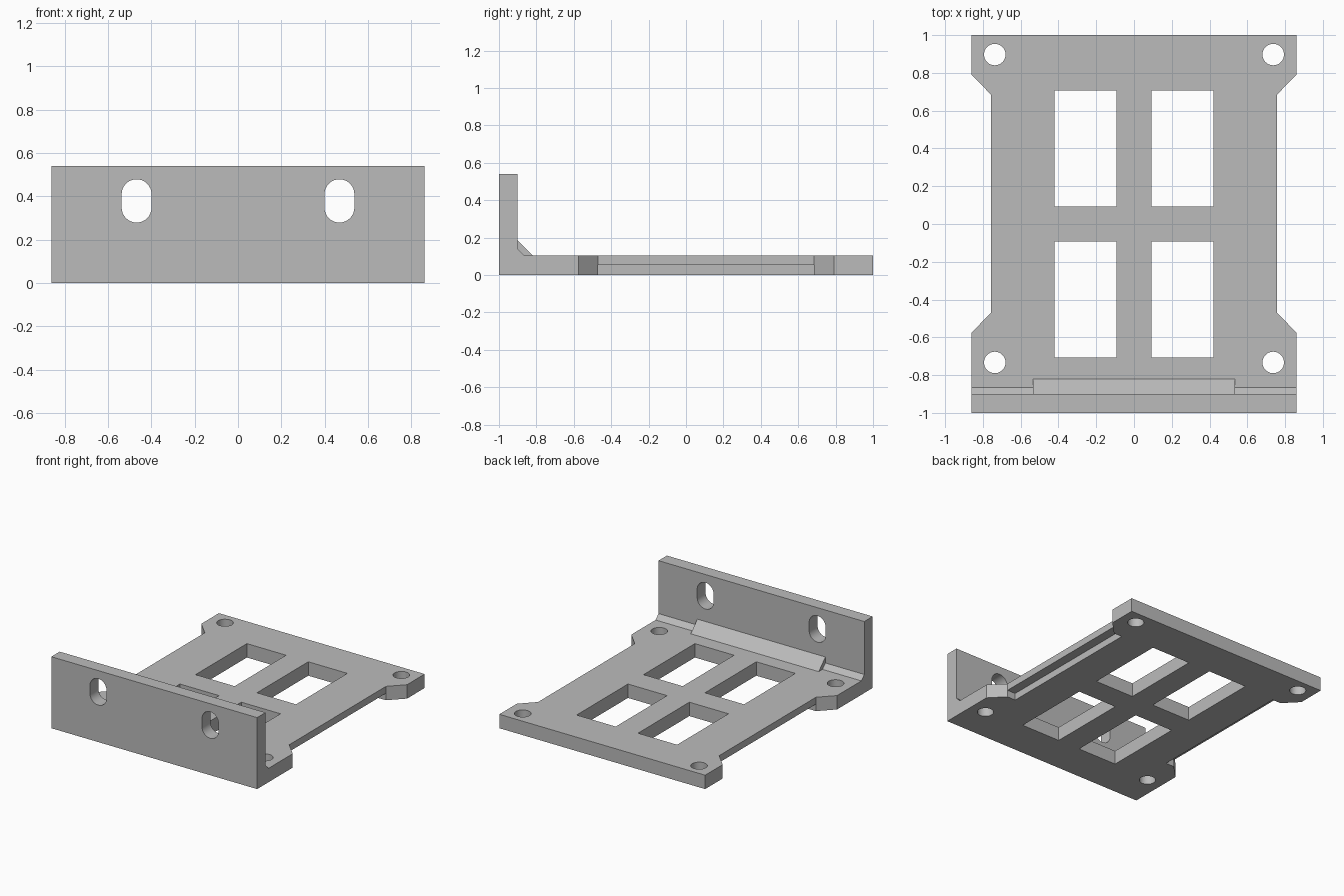
import bpy
import bmesh
import math
from mathutils import Vector

cube = bpy.data.objects.get("Cube")
if cube:
    bpy.data.objects.remove(cube, do_unlink=True)

grey = bpy.data.materials.new("plain grey")
grey.use_nodes = True
colour = (0.5, 0.5, 0.5, 1)
grey.diffuse_color = colour
grey.node_tree.nodes["Principled BSDF"].inputs["Base Color"].default_value = colour

W, T, H = 0.86, 0.105, 0.54      # half width, thickness, flange height
WAIST = 0.757                    # half width between the corner ears
FACE = -0.9                      # inner face of the flange


def prism(name, points, axis, start, end):
    """Extrude a 2D outline along one axis."""
    place = {"x": lambda a, b, c: (c, a, b),
             "y": lambda a, b, c: (a, c, b),
             "z": lambda a, b, c: (a, b, c)}[axis]
    bm = bmesh.new()
    face = bm.faces.new([bm.verts.new(place(a, b, start)) for a, b in points])
    out = bmesh.ops.extrude_face_region(bm, geom=[face])
    verts = [g for g in out["geom"] if isinstance(g, bmesh.types.BMVert)]
    bmesh.ops.translate(bm, verts=verts, vec=Vector(place(0, 0, end - start)))
    bmesh.ops.recalc_face_normals(bm, faces=bm.faces)
    mesh = bpy.data.meshes.new(name)
    bm.to_mesh(mesh)
    bm.free()
    mesh.materials.append(grey)
    obj = bpy.data.objects.new(name, mesh)
    bpy.context.collection.objects.link(obj)
    return obj


def rect(x0, x1, y0, y1):
    return [(x0, y0), (x1, y0), (x1, y1), (x0, y1)]


def slot(cx, cy, r, straight=0.0, n=32):
    """Circle, or upright rounded slot when straight is above zero."""
    points = []
    for i in range(n + 2):
        top = i <= n // 2
        a = math.pi * 2 * (i if top else i - 1) / n
        shift = straight / 2 if top else -straight / 2
        points.append((cx + r * math.cos(a), cy + r * math.sin(a) + shift))
    return points if straight else [p for i, p in enumerate(points)
                                    if i not in (n // 2 + 1, n + 1)]


def combine(target, tool, operation):
    tool.hide_render = True
    mod = target.modifiers.new(operation.title(), "BOOLEAN")
    mod.operation, mod.solver, mod.object = operation, "EXACT", tool
    bpy.context.view_layer.objects.active = target
    bpy.ops.object.modifier_apply(modifier=mod.name)
    bpy.data.objects.remove(tool, do_unlink=True)


# L-shaped body with a small chamfer in the inner corner
profile = [(-1, 0), (1, 0), (1, T), (FACE + 0.035, T),
           (FACE, T + 0.035), (FACE, H), (-1, H)]
bracket = prism("mounting_bracket", profile, "x", -W, W)

# Wider reinforcing fillet, sunk into the body
fillet = prism("corner_fillet", [(-0.95, 0.05), (-0.82, 0.05), (-0.82, T),
                                 (FACE, 0.185), (-0.95, 0.185)], "x", -0.535, 0.535)
combine(bracket, fillet, "UNION")

for s in (-1, 1):
    # Narrow waist between the flared corner ears
    waist = [(s * W, -0.575), (s * WAIST, -0.47), (s * WAIST, 0.685),
             (s * W, 0.79), (s * 1.1, 0.79), (s * 1.1, -0.575)]
    combine(bracket, prism("waist_cutter", waist, "z", -0.1, 0.3), "DIFFERENCE")

    # Stepped recess under each long edge
    recess = rect(s * (WAIST - 0.07), s * (WAIST + 0.001), -0.47, 0.685)
    combine(bracket, prism("recess_cutter", recess, "z", -0.1, T / 2), "DIFFERENCE")

    # Windows in the plate
    for t in (-1, 1):
        window = rect(s * 0.093, s * 0.42, t * 0.093, t * 0.706)
        combine(bracket, prism("window_cutter", window, "z", -0.1, 0.3), "DIFFERENCE")

    # Round screw holes in the ears
    for y in (-0.733, 0.897):
        hole = slot(s * 0.737, y, 0.057)
        combine(bracket, prism("hole_cutter", hole, "z", -0.1, 0.3), "DIFFERENCE")

    # Upright slots in the flange
    opening = slot(s * 0.468, 0.379, 0.069, 0.062)
    combine(bracket, prism("slot_cutter", opening, "y", -1.1, -0.8), "DIFFERENCE")

# Smooth hole walls, crisp edges elsewhere
bpy.ops.object.select_all(action="DESELECT")
bracket.select_set(True)
bpy.context.view_layer.objects.active = bracket
bpy.ops.object.shade_smooth_by_angle(angle=math.radians(30))
